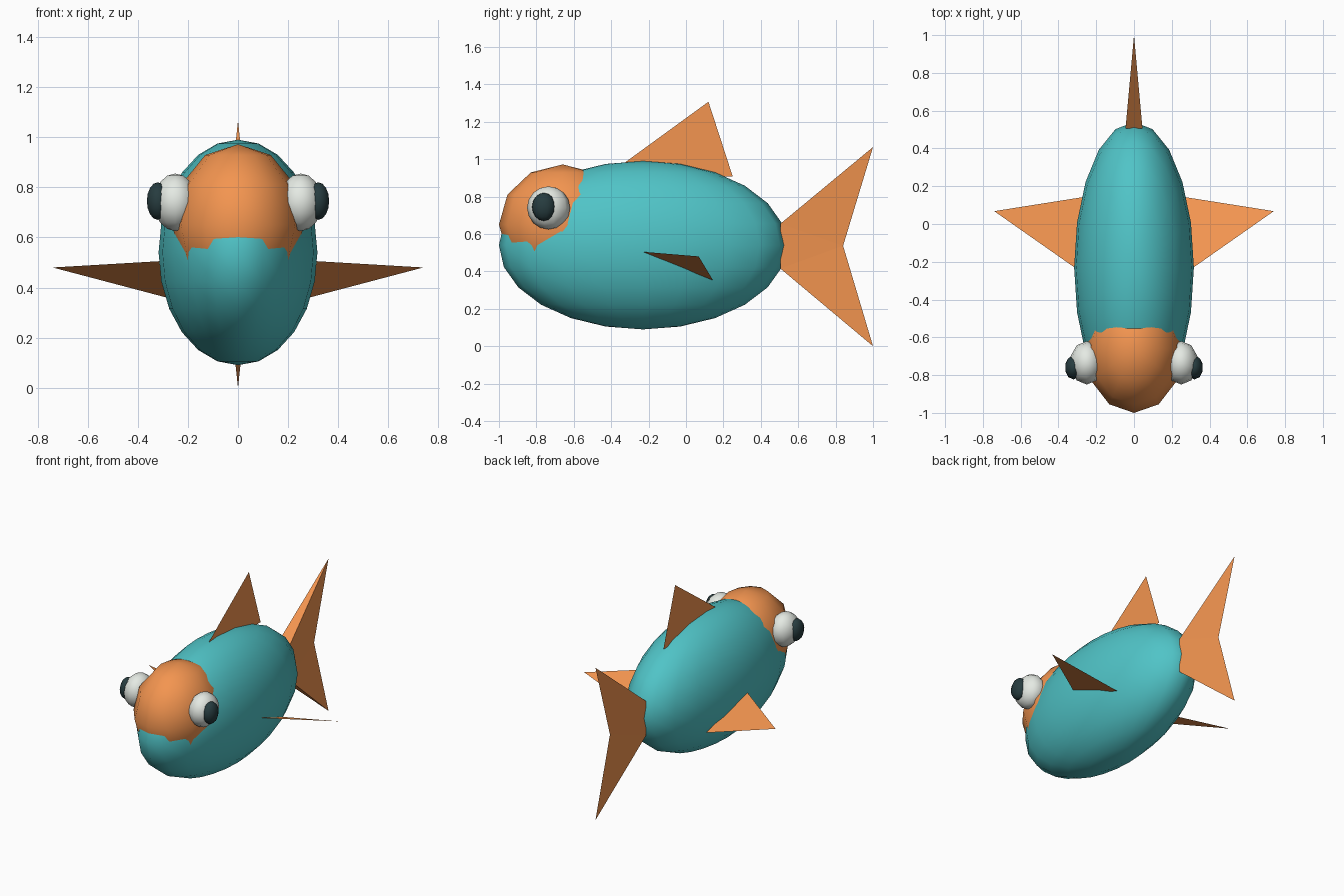
import bpy, bmesh
from mathutils import Matrix, Vector

if "Cube" in bpy.data.objects:
    bpy.data.objects.remove(bpy.data.objects["Cube"])


def material(name, rgb):
    m = bpy.data.materials.new(name)
    m.diffuse_color = (*rgb, 1)
    m.use_nodes = True
    m.node_tree.nodes["Principled BSDF"].inputs["Base Color"].default_value = m.diffuse_color
    return m


TEAL = material("teal", (0.08, 0.55, 0.57))
ORANGE = material("orange", (0.90, 0.30, 0.08))
WHITE = material("white", (0.78, 0.82, 0.77))
DARK = material("dark", (0.02, 0.045, 0.05))


def add_object(name, bm, mat, smooth=False):
    for f in bm.faces:
        f.smooth = smooth
    mesh = bpy.data.meshes.new(name)
    bm.to_mesh(mesh)
    bm.free()
    mesh.materials.append(mat)
    ob = bpy.data.objects.new(name, mesh)
    bpy.context.collection.objects.link(ob)
    return ob


def ellipsoid(name, centre, radii, segments, rings, mat):
    bm = bmesh.new()
    bmesh.ops.create_uvsphere(bm, u_segments=segments, v_segments=rings, radius=1)
    bm.transform(Matrix.Translation(centre) @ Matrix.Diagonal((*radii, 1)))
    return add_object(name, bm, mat, True)


def flat_mesh(name, points, faces, mat, solid=False):
    bm = bmesh.new()
    vs = [bm.verts.new(p) for p in points]
    for f in faces:
        bm.faces.new([vs[i] for i in f])
    if solid:
        bmesh.ops.recalc_face_normals(bm, faces=bm.faces)
    return add_object(name, bm, mat)


# body and head cap
ellipsoid("body", (0, -0.23, 0.54), (0.317, 0.77, 0.45), 20, 12, TEAL)
ellipsoid("head_cap", (0, -0.66, 0.65), (0.262, 0.34, 0.322), 12, 6, ORANGE)

# eyes and side fins, mirrored
for side, s in (("right", 1), ("left", -1)):
    ellipsoid(side + "_eye", (s * 0.25, -0.735, 0.74), (0.09, 0.115, 0.115), 10, 8, WHITE)
    ellipsoid(side + "_pupil", (s * 0.32, -0.76, 0.745), (0.046, 0.063, 0.075), 10, 8, DARK)
    tip = Vector((0.74, 0.068, 0.48))
    roots = [tip + (Vector(p) - tip) * 1.06
             for p in ((0.315, -0.23, 0.505), (0.285, 0.14, 0.36))]
    fin = [(s * p.x, p.y, p.z) for p in (roots[0], tip, roots[1])]
    flat_mesh(side + "_fin", fin, [(0, 1, 2)], ORANGE)

# back fin
flat_mesh("back_fin", [(0, -0.43, 0.907), (0, 0.12, 1.307), (0, 0.25, 0.907)],
          [(0, 1, 2)], ORANGE)

# forked tail: thick at the root, tapering to a thin rear edge
tail = [(0, 1.0, 1.065), (0, 0.84, 0.537), (0, 1.0, 0.0)]
for x in (0.045, -0.045):
    tail += [(x, 0.505, 0.655), (x, 0.505, 0.537), (x, 0.505, 0.415)]
sides = [f for a in (3, 6) for f in
         ((a, 0, 1), (a, 1, a + 1), (a + 1, 1, a + 2), (a + 2, 1, 2))]
flat_mesh("tail", tail,
          sides + [(3, 6, 0), (5, 2, 8), (3, 4, 7, 6), (4, 5, 8, 7)], ORANGE, True)
